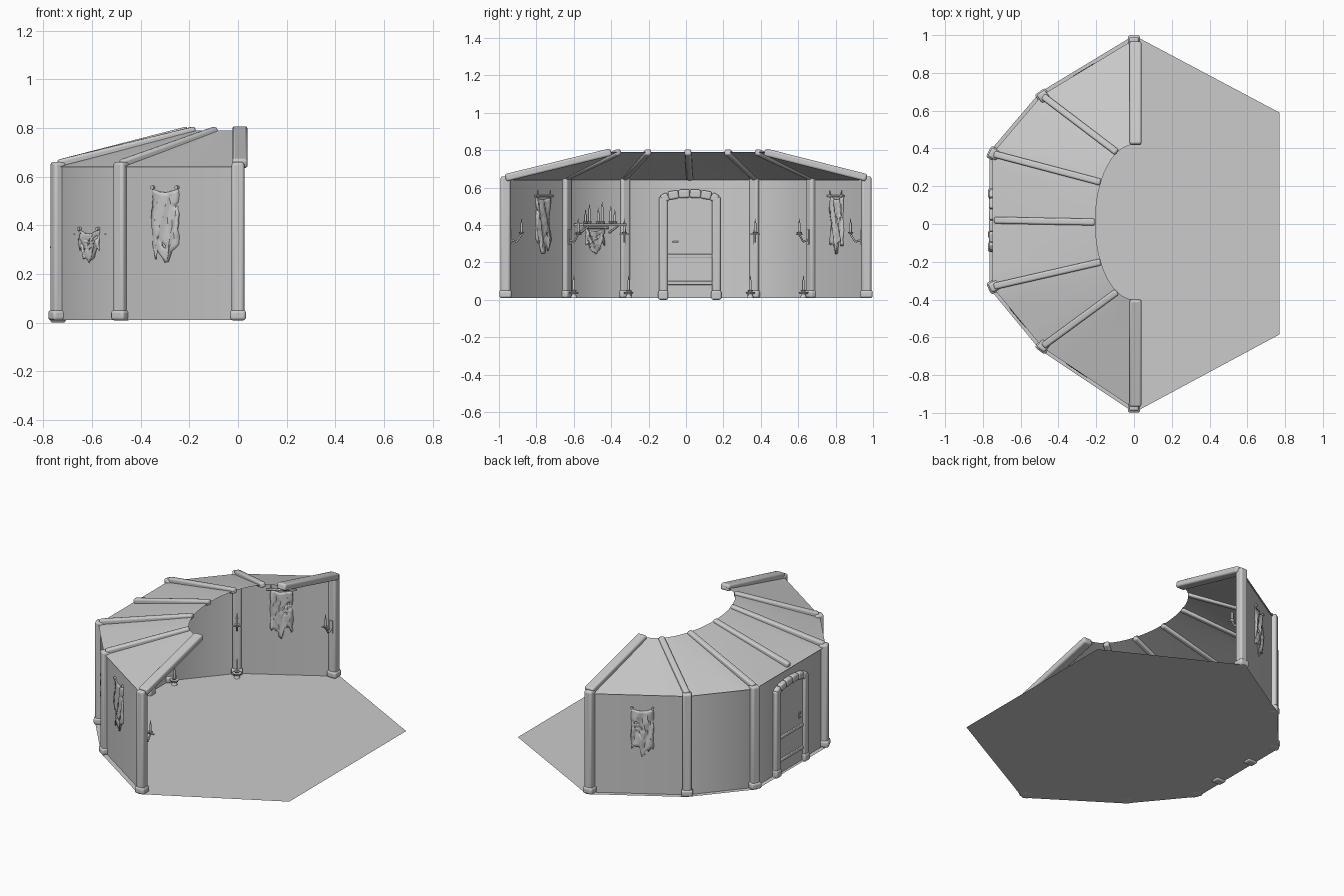
import bpy, bmesh, math, random
from mathutils import Matrix, Vector

random.seed(4)
cube = bpy.data.objects.get("Cube")
if cube:
    bpy.data.objects.remove(cube, do_unlink=True)

grey = bpy.data.materials.new("plain_grey")
grey.use_nodes = True
grey.diffuse_color = (0.6, 0.6, 0.6, 1)
grey.node_tree.nodes["Principled BSDF"].inputs["Base Color"].default_value = (0.6, 0.6, 0.6, 1)


def finish(name, bm, bevel=0, angle=40):
    """Turn a bmesh into a shaded object, with rounded edges if asked."""
    bmesh.ops.recalc_face_normals(bm, faces=bm.faces)
    mesh = bpy.data.meshes.new(name)
    bm.to_mesh(mesh)
    bm.free()
    mesh.materials.append(grey)
    ob = bpy.data.objects.new(name, mesh)
    bpy.context.collection.objects.link(ob)
    if bevel:
        mod = ob.modifiers.new("round_edges", "BEVEL")
        mod.width, mod.segments = bevel, 3
    bpy.ops.object.select_all(action="DESELECT")
    ob.select_set(True)
    bpy.context.view_layer.objects.active = ob
    bpy.ops.object.shade_smooth_by_angle(angle=math.radians(angle))
    return ob


def box(bm, m, loc, size):
    bmesh.ops.create_cube(bm, size=1, matrix=m @ Matrix.Translation(loc) @ Matrix.Diagonal((*size, 1)))


def rod(bm, m, a, b, r1, r2=None, sides=10):
    a, b = Vector(a), Vector(b)
    turn = (b - a).to_track_quat("Z", "Y").to_matrix().to_4x4()
    bmesh.ops.create_cone(bm, cap_ends=True, segments=sides, radius1=r1, radius2=r1 if r2 is None else r2,
                          depth=(b - a).length, matrix=m @ Matrix.Translation((a + b) / 2) @ turn)


def bar(bm, a, b, width, height):
    """Rectangular beam running between two points."""
    a, b = Vector(a), Vector(b)
    turn = (b - a).to_track_quat("Y", "Z").to_matrix().to_4x4()
    box(bm, Matrix.Translation((a + b) / 2) @ turn, (0, 0, 0), (width, (b - a).length, height))


def facing(x, y, direction):
    """Local frame on the floor whose +y axis points along a direction."""
    return Matrix.Translation((x, y, 0)) @ Matrix.Rotation(math.atan2(-direction[0], direction[1]), 4, "Z")


corners = [Vector(p) for p in ((0, .965), (-.48, .675), (-.74, .37), (-.74, -.33), (-.48, -.645), (0, -.965))]
EAVE, RIM, GROUND = .64, .79, .01

# Floor
bm = bmesh.new()
outline = [(p.x * 1.035, p.y * 1.035) for p in corners] + [(.77, -.585), (.77, .59)]
bm.faces.new([bm.verts.new((x, y, GROUND)) for x, y in outline])
finish("floor", bm)

# Curved wall shell
bm = bmesh.new()
pairs = [[bm.verts.new((p.x, p.y, z)) for z in (GROUND, EAVE)] for p in corners]
for a, b in zip(pairs, pairs[1:]):
    bm.faces.new((a[0], b[0], b[1], a[1]))
finish("wall", bm, angle=75)

# Roof lofted from the eave to an oval smoke hole
stations = corners[:3] + [Vector((-.74, .02))] + corners[3:]
angles = [90, 64, 31, 0, -31, -64, -90]


def rim_point(deg):
    t = math.radians(deg)
    return Vector((-.205 * math.cos(t), .01 + .41 * math.sin(t)))


bm = bmesh.new()
rows = []
for i in range(6):
    for k in range(4 if i < 5 else 5):
        outer = (stations[i].lerp(stations[i + 1], k / 4) * 1.012).to_3d()
        inner = rim_point(angles[i] + (angles[i + 1] - angles[i]) * k / 4).to_3d()
        outer.z, inner.z = EAVE, RIM
        rows.append([bm.verts.new(outer.lerp(inner, s / 4)) for s in range(5)])
for a, b in zip(rows, rows[1:]):
    for s in range(4):
        bm.faces.new((a[s], b[s], b[s + 1], a[s + 1]))
finish("roof", bm, angle=75)

# Roof beams, the two open ends being heavier
for i, (p, deg) in enumerate(zip(stations, angles)):
    end = i in (0, 6)
    q = rim_point(deg)
    bm = bmesh.new()
    shift = .008 if end else 0
    bar(bm, (p.x + shift, p.y, EAVE + .012), (q.x + shift, q.y, RIM), .062 if end else .036, .04 if end else .034)
    finish(f"roof_beam_{i + 1}", bm, .011)

# Wall posts with wider feet
for i, p in enumerate(corners):
    m = facing(p.x, p.y, -p)
    bm = bmesh.new()
    box(bm, m, (0, 0, .335), (.052, .052, .65))
    box(bm, m, (0, 0, .03), (.066, .066, .042))
    finish(f"post_{i + 1}", bm, .012)

# Door frame with shallow arch
WALL_X, MID = -.74, .02
flat = Matrix.Translation((WALL_X, MID, 0))
bm = bmesh.new()
for side in (-1, 1):
    box(bm, flat, (0, side * .142, .275), (.055, .046, .55))
    box(bm, flat, (0, side * .142, .025), (.065, .054, .05))
arch = [(-.15, .535), (-.115, .555), (-.06, .565), (0, .568), (.06, .565), (.115, .555), (.15, .535)]
for (y1, z1), (y2, z2) in zip(arch, arch[1:]):
    bar(bm, (WALL_X, MID + y1, z1), (WALL_X, MID + y2, z2), .055, .045)
finish("door_frame", bm, .01)

# Door slab, rails and handles
bm = bmesh.new()
box(bm, flat, (0, 0, .285), (.018, .25, .55))
finish("door", bm)
bm = bmesh.new()
for z in (.09, .235):
    box(bm, flat, (0, 0, z), (.034, .24, .02))
finish("door_rails", bm, .004)
bm = bmesh.new()
for side in (-1, 1):
    box(bm, flat, (side * .012, -.09, .305), (.006, .014, .04))
    rod(bm, flat, (side * .012, -.09, .31), (side * .03, -.09, .31), .005)
    rod(bm, flat, (side * .028, -.09, .31), (side * .028, -.06, .31), .005)
finish("door_handles", bm)


def along_wall(i, t):
    a, b = corners[i], corners[i + 1]
    p, d = a.lerp(b, t), b - a
    return facing(p.x, p.y, (-d.y, d.x))


# Torn banners hanging on rods
for n, (i, t, top) in enumerate(((0, .54, .55), (4, .38, .55), (3, .5, .38))):
    m = along_wall(i, t)
    bm = bmesh.new()
    cols, steps = 9, 16
    grid = []
    for c in range(cols):
        low = .24 + random.uniform(0, .07) + .025 * abs(c - 5) / 4
        x = (c / (cols - 1) - .5) * .125
        grid.append([bm.verts.new(m @ Vector((x + random.uniform(-.003, .003),
                                              .007 * math.sin(c * 1.6 + s * .5),
                                              top + (low - top) * s / steps - .015 * (1 - (x / .0625) ** 2))))
                     for s in range(steps + 1)])
    for a, b in zip(grid, grid[1:]):
        for s in range(steps):
            if s < 3 or random.random() > .03:
                bm.faces.new((a[s], b[s], b[s + 1], a[s + 1]))
    ob = finish(f"banner_{n + 1}", bm)
    mod = ob.modifiers.new("cloth_thickness", "SOLIDIFY")
    mod.thickness, mod.offset = .014, 0
    bm = bmesh.new()
    rod(bm, m, (-.085, .01, top + .005), (.085, .01, top + .005), .006)
    for side in (-1, 1):
        rod(bm, m, (side * .06, -.012, top + .005), (side * .06, .014, top + .005), .008)
        rod(bm, m, (side * .06, .01, top), (side * .06, .01, top + .035), .005, .002)
    finish(f"banner_rod_{n + 1}", bm)


def candle(bm, m, x, y, z, height):
    """Drip cup, wax stick and flame tip."""
    rod(bm, m, (x, y, z), (x, y, z + .012), .007, .016)
    rod(bm, m, (x, y, z + .01), (x, y, z + height), .007)
    rod(bm, m, (x, y, z + height), (x, y, z + height + .025), .004, .001)


# Candle shelf on the wall beside the door
m = along_wall(3, .5)
bm = bmesh.new()
box(bm, m, (0, .045, .4), (.3, .08, .014))
for side in (-1, 1):
    rod(bm, m, (side * .1, 0, .36), (side * .1, .075, .395), .006)
for k, h in enumerate((.05, .07, .09, .06, .08, .05)):
    candle(bm, m, -.11 + k * .044, .035 + .02 * (k % 2), .407, h)
finish("candle_shelf", bm)

# Wall candle brackets on every post
for i, p in enumerate(corners):
    m = facing(p.x, p.y, (0, -p.y) if i in (0, 5) else (1, 0) if i in (2, 3) else -p)
    bm = bmesh.new()
    box(bm, m, (0, .028, .335), (.02, .008, .08))
    rod(bm, m, (0, .028, .32), (0, .06, .31), .005)
    rod(bm, m, (0, .06, .31), (0, .085, .35), .005)
    rod(bm, m, (-.025, .085, .35), (.025, .085, .35), .005)
    candle(bm, m, 0, .085, .35, .06)
    finish(f"wall_candle_{i + 1}", bm)

# Standing candles on the floor beside the inner posts
for i, p in enumerate(corners[1:5]):
    q = p * .93
    m = Matrix.Translation((q.x, q.y, GROUND))
    bm = bmesh.new()
    rod(bm, m, (0, 0, 0), (0, 0, .02), .018, .01)
    rod(bm, m, (0, 0, .02), (0, 0, .032), .02, .027)
    candle(bm, m, 0, 0, .03, .065)
    finish(f"floor_candle_{i + 1}", bm)
